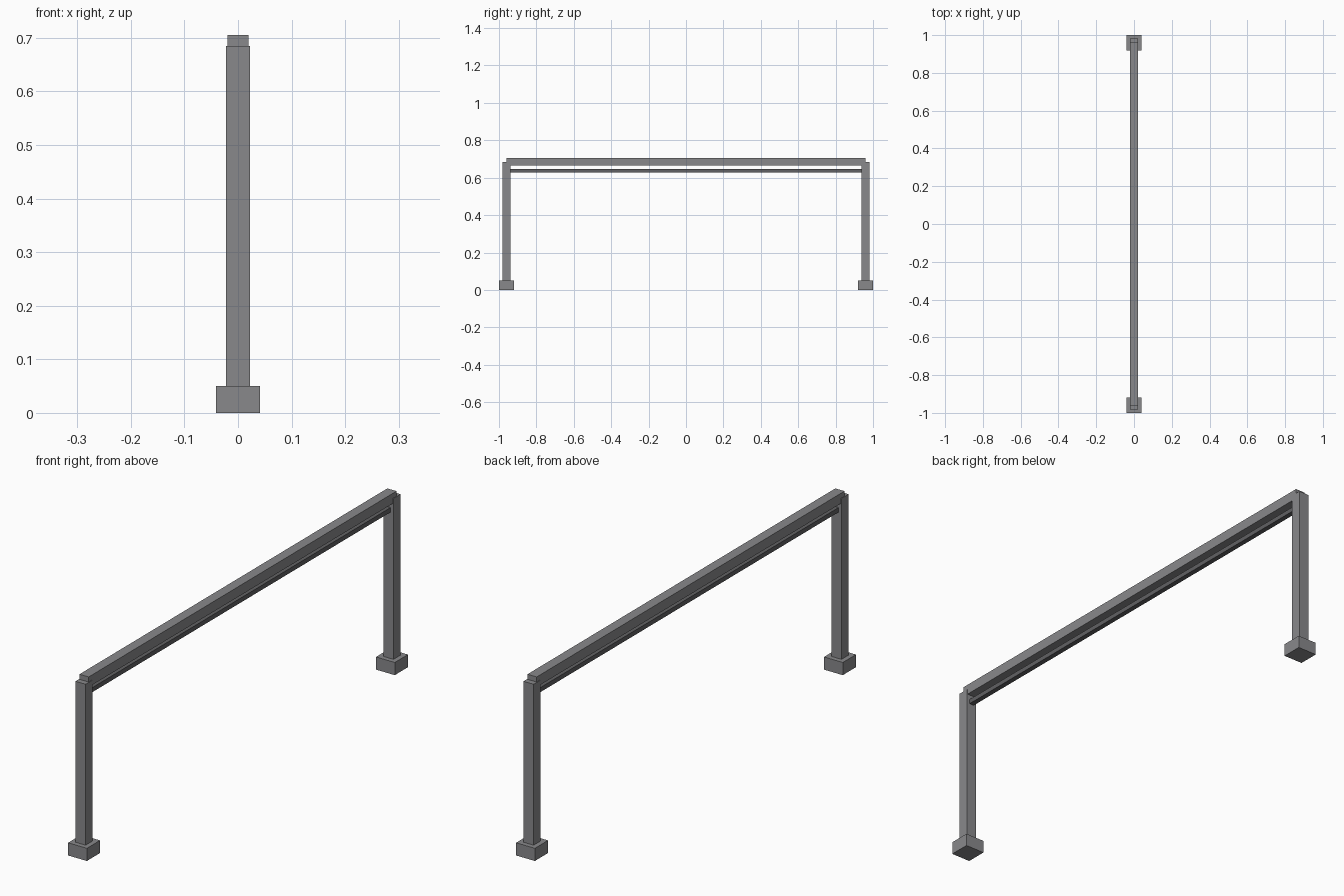
import bpy

if "Cube" in bpy.data.objects:
    bpy.data.objects.remove(bpy.data.objects["Cube"])

def material(name, color):
    m = bpy.data.materials.new(name)
    m.diffuse_color = (*color, 1)
    m.use_nodes = True
    m.node_tree.nodes["Principled BSDF"].inputs["Base Color"].default_value = m.diffuse_color
    return m

def box(name, x, y, z, mat):
    """Box from (min, max) ranges on each axis."""
    c = [(r[0] + r[1]) / 2 for r in (x, y, z)]
    bpy.ops.mesh.primitive_cube_add(size=1, location=c)
    o = bpy.context.object
    o.name = name
    o.scale = [r[1] - r[0] for r in (x, y, z)]
    bpy.ops.object.transform_apply(location=False, rotation=False, scale=True)
    o.data.materials.append(mat)
    return o

steel = material("steel", (0.25, 0.25, 0.26))
dark = material("dark_steel", (0.12, 0.12, 0.125))

# feet and posts at both ends
for side, s in (("front", -1), ("back", 1)):
    yc = 0.96 * s
    box(side + "_foot", (-0.041, 0.041), (yc - 0.041, yc + 0.041), (0, 0.05), steel)
    box(side + "_post", (-0.022, 0.022), (yc - 0.022, yc + 0.022), (0.05, 0.685), steel)

# top beam
box("top_beam", (-0.02, 0.02), (-0.96, 0.96), (0.665, 0.705), steel)

# thin rail under the beam
box("lower_rail", (-0.01, 0.01), (-0.94, 0.94), (0.628, 0.646), dark)
